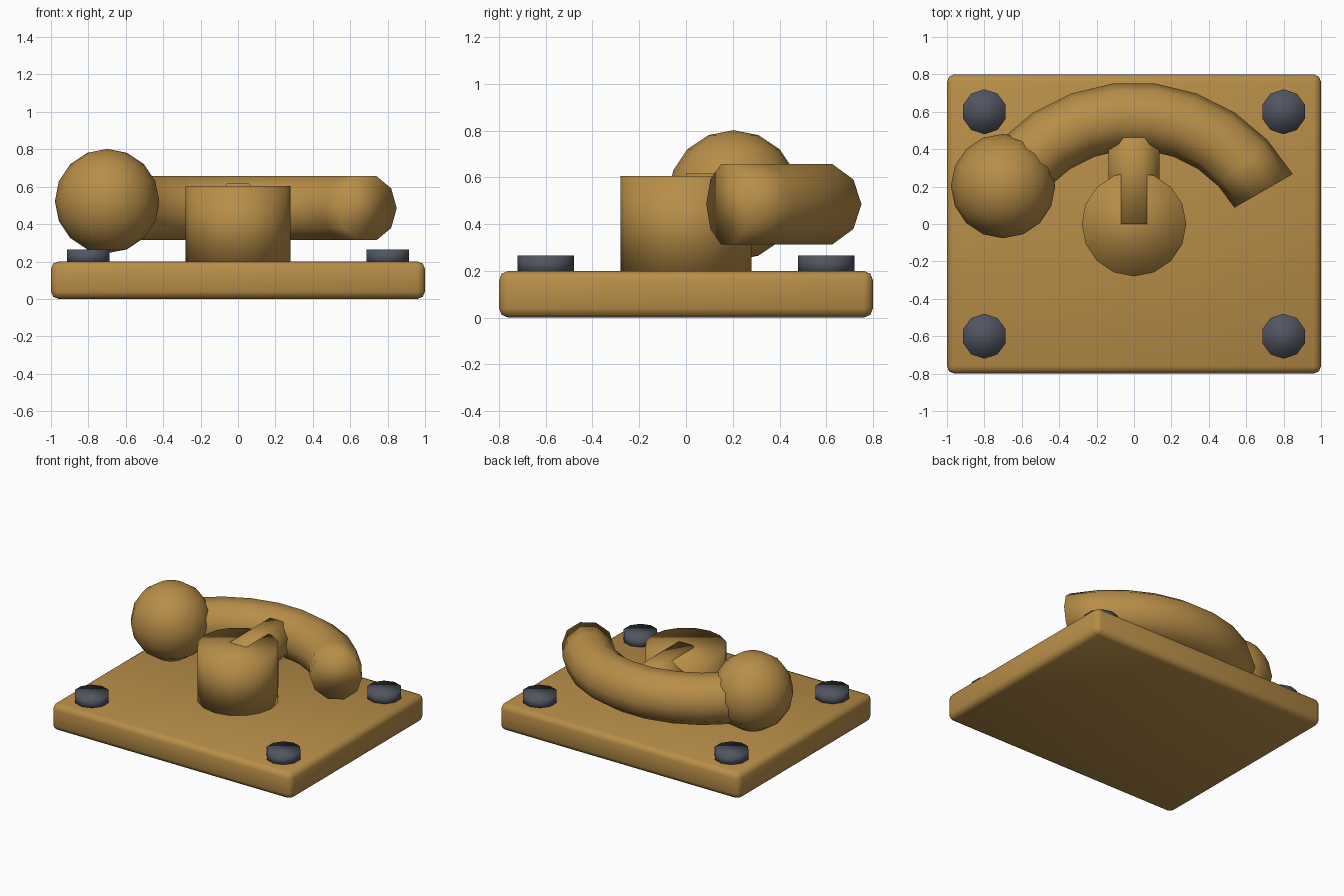
import bpy, bmesh
from math import sin, cos, pi, radians
from mathutils import Matrix, Vector

cube = bpy.data.objects.get("Cube")
if cube:
    bpy.data.objects.remove(cube, do_unlink=True)


def material(name, rgb):
    m = bpy.data.materials.new(name)
    m.use_nodes = True
    m.diffuse_color = (*rgb, 1)
    m.node_tree.nodes["Principled BSDF"].inputs["Base Color"].default_value = (*rgb, 1)
    return m


BRASS = material("brass", (0.48, 0.27, 0.065))
STEEL = material("dark_steel", (0.08, 0.09, 0.115))


def finish(name, bm, mat):
    """Turn a bmesh into a smooth shaded object."""
    bmesh.ops.recalc_face_normals(bm, faces=bm.faces[:])
    for f in bm.faces:
        f.smooth = True
    mesh = bpy.data.meshes.new(name)
    bm.to_mesh(mesh)
    bm.free()
    mesh.materials.append(mat)
    obj = bpy.data.objects.new(name, mesh)
    bpy.context.collection.objects.link(obj)
    return obj


def cylinder(name, radius, length, sides, matrix, mat):
    bm = bmesh.new()
    bmesh.ops.create_cone(bm, cap_ends=True, segments=sides, radius1=radius,
                          radius2=radius, depth=length, matrix=matrix)
    return finish(name, bm, mat)


# Base plate with softened edges
bm = bmesh.new()
bmesh.ops.create_cube(bm, size=1, matrix=Matrix.Translation((0, 0, 0.1)) @ Matrix.Diagonal((2, 1.6, 0.2, 1)))
bmesh.ops.bevel(bm, geom=bm.edges[:], offset=0.04, segments=2, profile=0.5, affect='EDGES')
finish("base_plate", bm, BRASS)

# Corner bolts
for side, x in (("left", 0.8), ("right", -0.8)):
    for end, y in (("front", -0.6), ("back", 0.6)):
        cylinder(f"{end}_{side}_bolt", 0.12, 0.08, 10, Matrix.Translation((x, y, 0.225)), STEEL)

# Centre post
cylinder("post", 0.28, 0.42, 16, Matrix.Translation((0, 0, 0.395)), BRASS)

# Octagonal spoke, flat side up, joining post and arm
turn = Matrix.Rotation(radians(90), 4, 'X') @ Matrix.Rotation(pi / 8, 4, 'Z')
cylinder("spoke", 0.148, 0.56, 8, Matrix.Translation((0, 0.28, 0.48)) @ turn, BRASS)

# Curved arm: a ten-sided tube swept along an arc
bm = bmesh.new()
STEPS, SIDES = 9, 10
rings = []
for i in range(STEPS + 1):
    a = radians(30 + 120 * i / STEPS)
    ring = []
    for j in range(SIDES):
        t = 2 * pi * j / SIDES
        r = 0.8 + 0.18 * cos(t)
        ring.append(bm.verts.new(Vector((r * cos(a), r * sin(a) - 0.223, 0.485 + 0.18 * sin(t)))))
    rings.append(ring)
for p, q in zip(rings, rings[1:]):
    for j in range(SIDES):
        k = (j + 1) % SIDES
        bm.faces.new((p[j], p[k], q[k], q[j]))
bm.faces.new(rings[0])
bm.faces.new(rings[-1])
finish("curved_arm", bm, BRASS)

# Ball at the end of the arm
bm = bmesh.new()
bmesh.ops.create_uvsphere(bm, u_segments=16, v_segments=8, radius=0.279,
                          matrix=Matrix.Translation((-0.7, 0.203, 0.523)))
finish("ball_knob", bm, BRASS)
